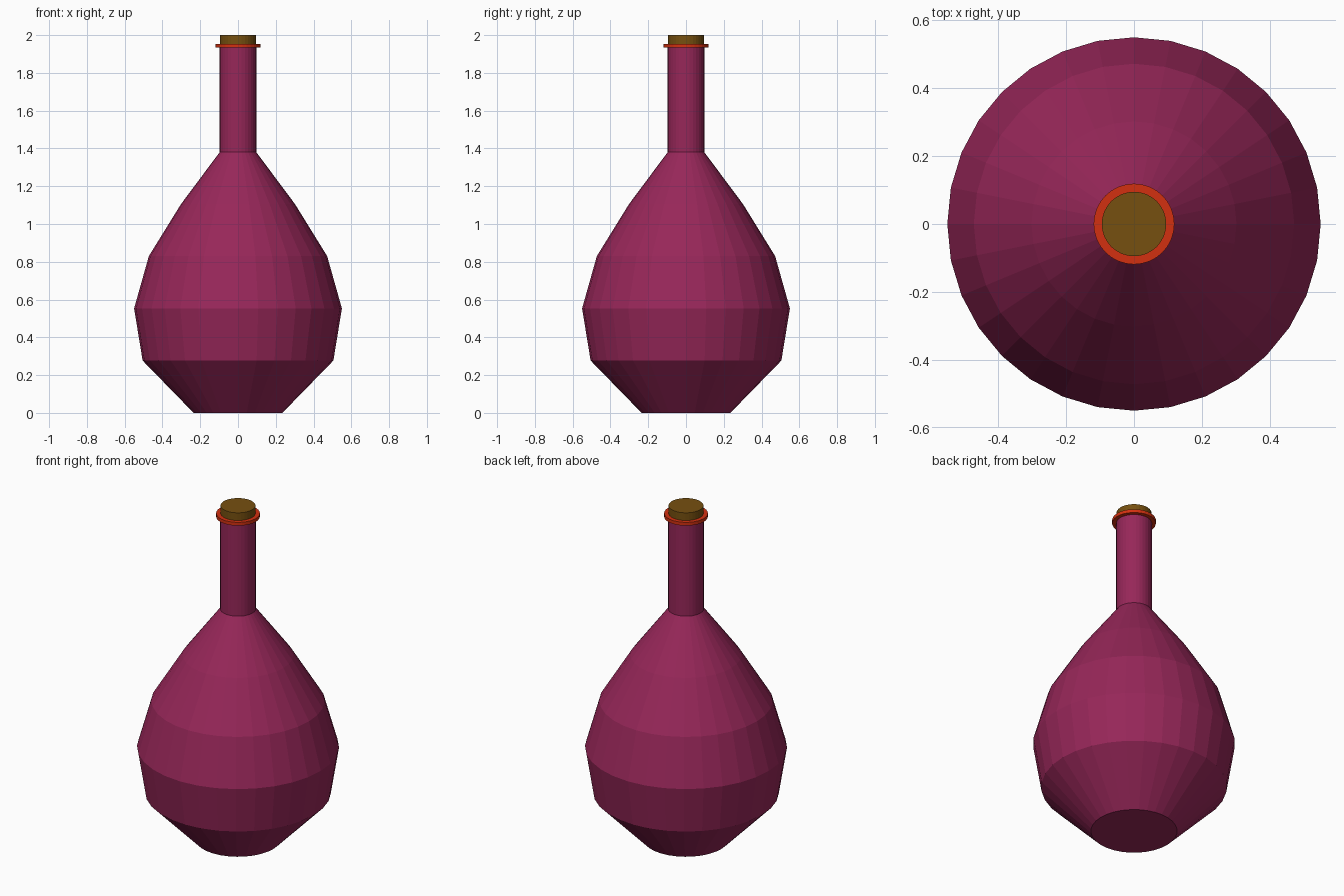
import bpy, bmesh, math

if "Cube" in bpy.data.objects:
    bpy.data.objects.remove(bpy.data.objects["Cube"])

SIDES = 32


def material(name, rgb):
    m = bpy.data.materials.new(name)
    m.diffuse_color = (*rgb, 1)
    m.use_nodes = True
    m.node_tree.nodes["Principled BSDF"].inputs["Base Color"].default_value = m.diffuse_color
    return m


def lathe(name, profile, mat, closed=False):
    """Revolve (radius, z) points; cap both ends, or join them into a ring."""
    bm = bmesh.new()
    rings = [[bm.verts.new((r * math.cos(2 * math.pi * i / SIDES),
                            r * math.sin(2 * math.pi * i / SIDES), z))
              for i in range(SIDES)] for r, z in profile]
    pairs = list(zip(rings, rings[1:]))
    if closed:
        pairs.append((rings[-1], rings[0]))
    else:
        bm.faces.new(rings[0])
        bm.faces.new(rings[-1])
    for a, b in pairs:
        for i in range(SIDES):
            j = (i + 1) % SIDES
            bm.faces.new((a[i], a[j], b[j], b[i]))
    bmesh.ops.recalc_face_normals(bm, faces=bm.faces)
    me = bpy.data.meshes.new(name)
    bm.to_mesh(me)
    bm.free()
    me.materials.append(mat)
    ob = bpy.data.objects.new(name, me)
    bpy.context.collection.objects.link(ob)
    return ob


wine = material("wine_glass", (0.31, 0.02, 0.1))
red = material("red_band", (0.65, 0.03, 0.005))
brown = material("cork_brown", (0.18, 0.08, 0.005))

# Faceted bulb and straight neck
lathe("bottle", [(0.235, 0), (0.505, 0.277), (0.55, 0.553), (0.472, 0.83),
                 (0.302, 1.105), (0.097, 1.38), (0.097, 1.94)], wine)

# Flat ring around the lip
lathe("lip_ring", [(0.09, 1.934), (0.119, 1.934), (0.119, 1.954), (0.09, 1.954)],
      red, closed=True)

# Stopper
lathe("cork", [(0.095, 1.935), (0.095, 2.0)], brown)
